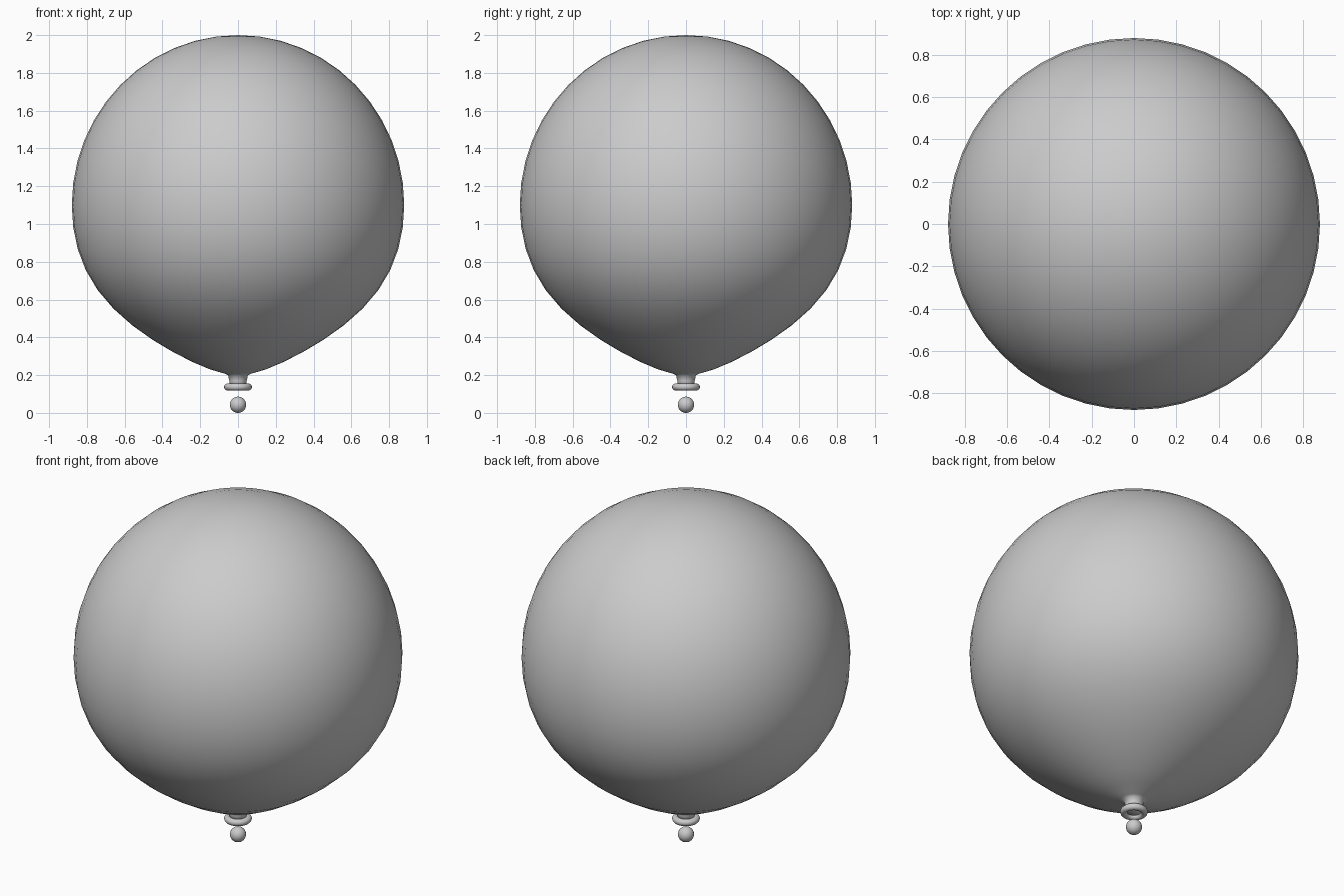
import bpy, bmesh, math

cube = bpy.data.objects.get("Cube")
if cube:
    bpy.data.objects.remove(cube, do_unlink=True)

grey = bpy.data.materials.new("balloon grey")
grey.use_nodes = True
colour = (0.6, 0.6, 0.6, 1)
grey.diffuse_color = colour
grey.node_tree.nodes["Principled BSDF"].inputs["Base Color"].default_value = colour


def lathe(name, profile, steps=48, closed=False):
    """Spin (radius, height) points around z; radius 0 becomes a pole."""
    bm = bmesh.new()
    verts = [bm.verts.new((r, 0, z)) for r, z in profile]
    pairs = list(zip(verts, verts[1:]))
    if closed:
        pairs.append((verts[-1], verts[0]))
    edges = [bm.edges.new(p) for p in pairs]
    bmesh.ops.spin(bm, geom=verts + edges, cent=(0, 0, 0), axis=(0, 0, 1),
                   angle=math.tau, steps=steps, use_duplicate=False)
    bmesh.ops.remove_doubles(bm, verts=bm.verts[:], dist=0.0001)
    bmesh.ops.recalc_face_normals(bm, faces=bm.faces[:])
    for face in bm.faces:
        face.smooth = True
    mesh = bpy.data.meshes.new(name)
    bm.to_mesh(mesh)
    bm.free()
    mesh.materials.append(grey)
    obj = bpy.data.objects.new(name, mesh)
    bpy.context.collection.objects.link(obj)
    return obj


# Balloon: round above, tapering below into the neck
RADIUS, HALF, MIDDLE, RINGS = 0.88, 0.9, 1.1, 24
body = []
for i in range(RINGS):
    a = math.pi * i / RINGS
    c = math.cos(a)
    taper = 1 - 0.4 * max(0, -c) ** 4
    body.append((RADIUS * math.sin(a) * taper, MIDDLE + HALF * c))
neck = [(0.053, 0.2), (0.046, 0.17), (0.046, 0.135), (0, 0.135)]
lathe("balloon_body", body + neck)

# Rolled lip around the end of the neck
MAJOR, MINOR = 0.055, 0.019
lip = [(MAJOR + MINOR * math.cos(math.tau * i / 12),
        0.137 + MINOR * math.sin(math.tau * i / 12)) for i in range(12)]
lathe("rolled_lip", lip, closed=True)

# Small ball hanging under the neck
BALL = 0.043
ball = [(BALL * math.sin(math.pi * i / 16), BALL - BALL * math.cos(math.pi * i / 16))
        for i in range(17)]
lathe("knot_ball", ball, steps=32)
